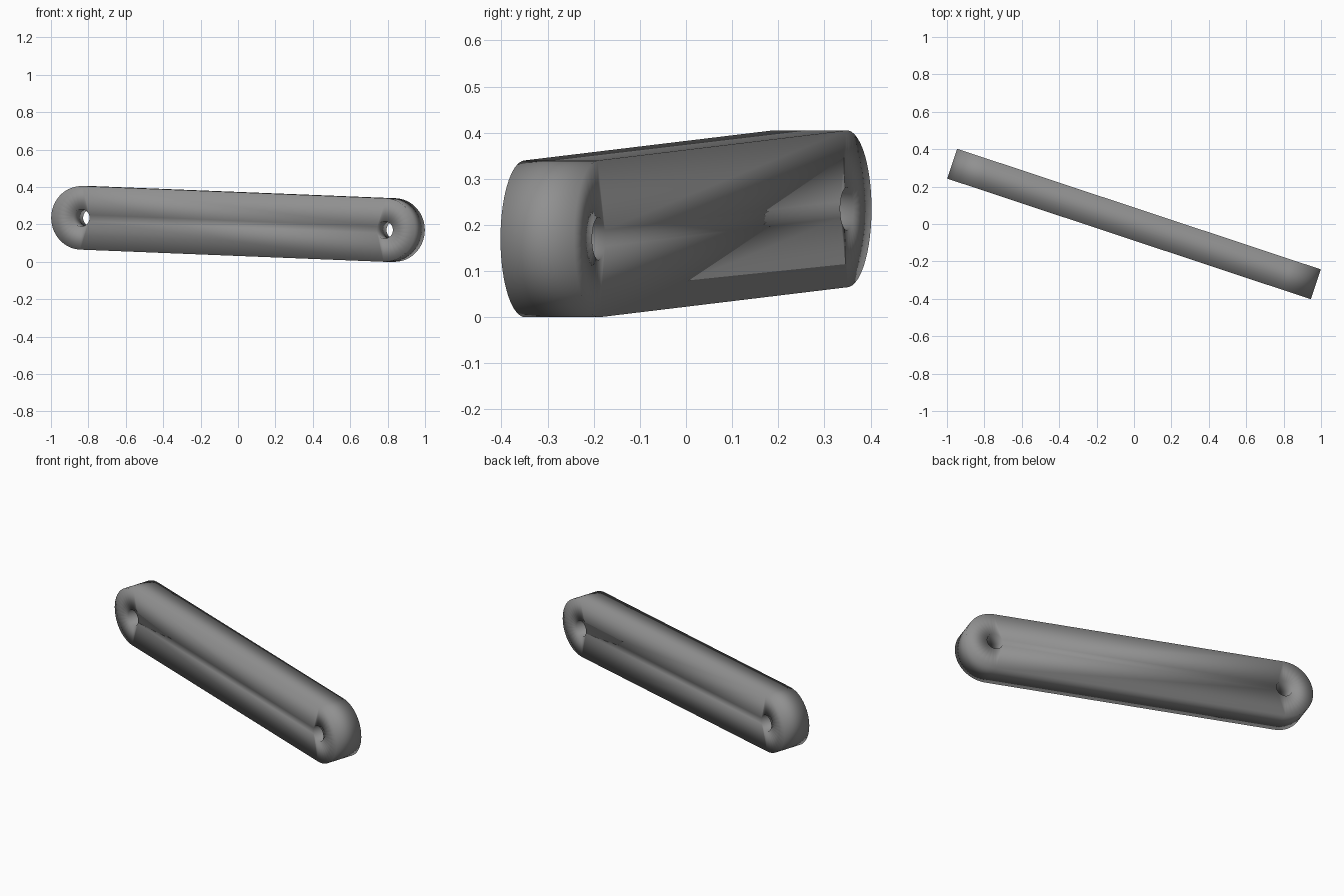
import bpy, bmesh, math
from mathutils import Matrix, Vector

if "Cube" in bpy.data.objects:
    bpy.data.objects.remove(bpy.data.objects["Cube"])

R, HOLE, THICK = 0.17, 0.046, 0.168   # end radius, hole radius, thickness
HALF = 0.855                          # centre to hole centre
YAW, TILT = math.radians(-18.35), math.asin(0.065 / (2 * HALF))


def ring(bm, pts):
    vs = [bm.verts.new((x, -THICK / 2, z)) for x, z in pts]
    return [bm.edges.new((vs[i], vs[(i + 1) % len(vs)])) for i in range(len(vs))]


def arc(cx, r, a0, sweep, steps):
    return [(cx + r * math.cos(a0 + sweep * i / steps),
             r * math.sin(a0 + sweep * i / steps)) for i in range(steps + 1)]


bm = bmesh.new()
# rounded outline and the two pin holes
edges = ring(bm, arc(HALF, R, -math.pi / 2, math.pi, 32) +
             arc(-HALF, R, math.pi / 2, math.pi, 32))
for cx in (-HALF, HALF):
    edges += ring(bm, arc(cx, HOLE, 0, 2 * math.pi, 32)[:-1])
bmesh.ops.triangle_fill(bm, edges=edges, use_beauty=True, normal=(0, -1, 0))

# thickness
ext = bmesh.ops.extrude_face_region(bm, geom=bm.faces[:], use_keep_orig=True)
bmesh.ops.translate(bm, vec=Vector((0, THICK, 0)),
                    verts=[g for g in ext["geom"] if isinstance(g, bmesh.types.BMVert)])
bmesh.ops.recalc_face_normals(bm, faces=bm.faces[:])

# tilt, turn and stand on the ground
bm.transform(Matrix.Rotation(YAW, 4, 'Z') @ Matrix.Rotation(TILT, 4, 'Y'))
low = min(v.co.z for v in bm.verts)
bmesh.ops.translate(bm, vec=Vector((0, 0, -low)), verts=bm.verts[:])
for f in bm.faces:
    f.smooth = True

mesh = bpy.data.meshes.new("link_bar")
bm.to_mesh(mesh)
bm.free()

# dark grey metal
dark = bpy.data.materials.new("dark_grey")
dark.diffuse_color = (0.28, 0.28, 0.28, 1)
dark.use_nodes = True
dark.node_tree.nodes["Principled BSDF"].inputs["Base Color"].default_value = dark.diffuse_color
mesh.materials.append(dark)
bpy.context.collection.objects.link(bpy.data.objects.new("link_bar", mesh))
